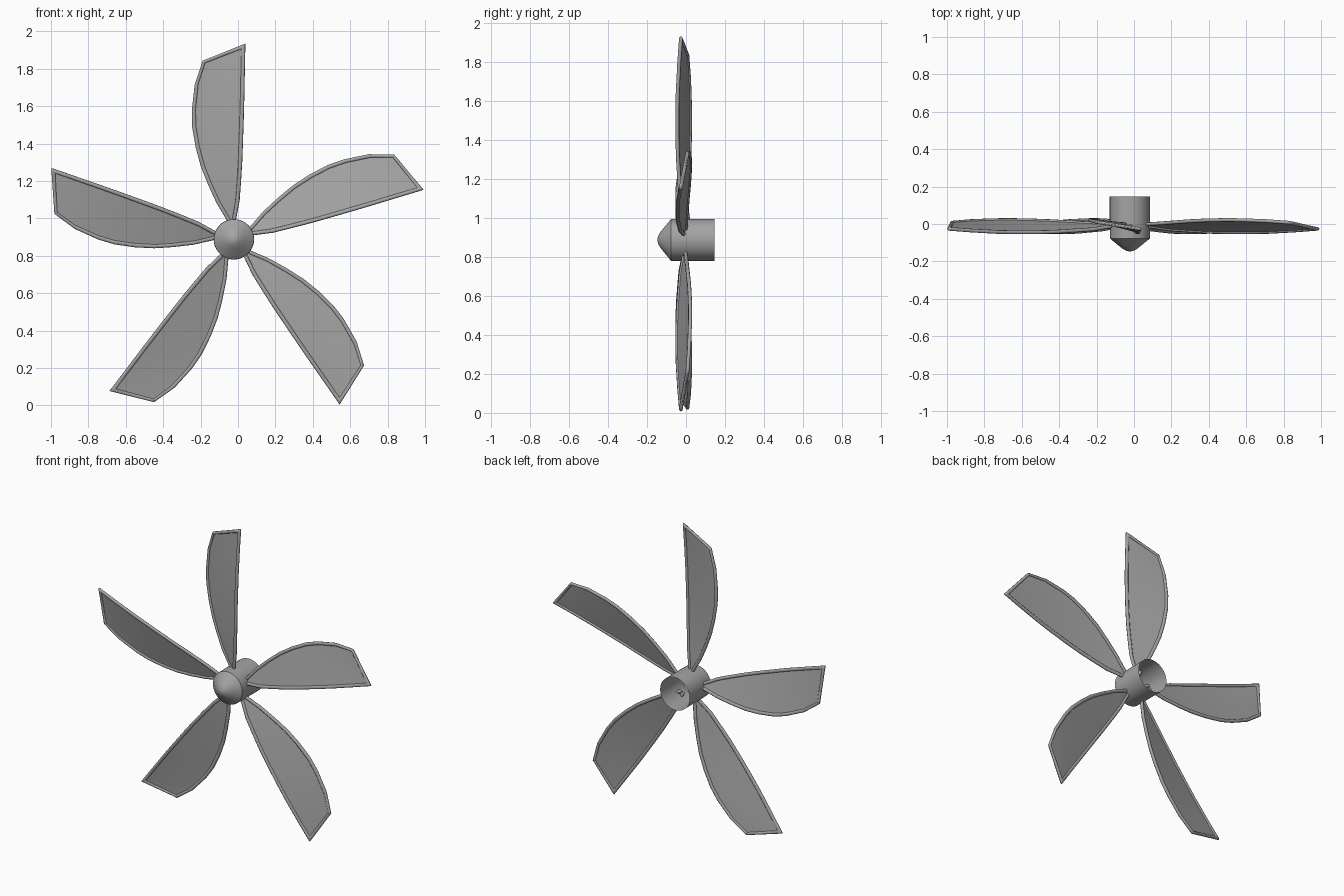
import bpy, bmesh, math
from mathutils import Vector

if "Cube" in bpy.data.objects:
    bpy.data.objects.remove(bpy.data.objects["Cube"])

HUB = Vector((-0.022, 0.0, 0.888))

dark_grey = bpy.data.materials.new("dark_grey")
dark_grey.diffuse_color = (0.37, 0.37, 0.37, 1)
dark_grey.use_nodes = True
dark_grey.node_tree.nodes["Principled BSDF"].inputs["Base Color"].default_value = dark_grey.diffuse_color
rim_grey = bpy.data.materials.new("rim_grey")
rim_grey.diffuse_color = (0.37, 0.37, 0.37, 1)
rim_grey.use_nodes = True
rim_grey.node_tree.nodes["Principled BSDF"].inputs["Base Color"].default_value = rim_grey.diffuse_color

def make_object(name, bm, angle, mat=dark_grey):
    me = bpy.data.meshes.new(name)
    bmesh.ops.recalc_face_normals(bm, faces=bm.faces)
    bm.to_mesh(me)
    bm.free()
    me.materials.append(mat)
    ob = bpy.data.objects.new(name, me)
    bpy.context.collection.objects.link(ob)
    bpy.ops.object.select_all(action='DESELECT')
    ob.select_set(True)
    bpy.context.view_layer.objects.active = ob
    bpy.ops.object.shade_smooth_by_angle(angle=math.radians(angle))
    ob.location = HUB
    return ob

def lathe(name, profile, sides=40):
    # profile of (radius, y) spun about the y axis
    bm = bmesh.new()
    vs = [bm.verts.new((r, y, 0)) for r, y in profile]
    es = [bm.edges.new(p) for p in zip(vs, vs[1:])]
    bmesh.ops.spin(bm, geom=vs + es, cent=(0, 0, 0), axis=(0, 1, 0),
                   angle=2 * math.pi, steps=sides, use_duplicate=False)
    bmesh.ops.remove_doubles(bm, verts=bm.verts, dist=1e-4)
    return make_object(name, bm, 35)

# Hub: rounded nose cone and an open-backed sleeve
lathe("nose_cone", [(0, -0.147), (0.018, -0.144), (0.038, -0.133), (0.062, -0.114),
                    (0.107, -0.077), (0.108, -0.005)])
lathe("hub_sleeve", [(0.108, -0.005), (0.108, 0.147)])

# Blade edges as (x, y, z) from the hub, root to tip: curved and straight side
CURVED = [(-0.026, 0.001, 0.075), (-0.038, 0.002, 0.105), (-0.092, 0.006, 0.195),
          (-0.139, 0.012, 0.297), (-0.176, 0.018, 0.39), (-0.203, 0.022, 0.49),
          (-0.222, 0.024, 0.60), (-0.224, 0.023, 0.69), (-0.209, 0.018, 0.827),
          (-0.166, 0.008, 0.955)]
STRAIGHT = [(0.008, -0.013, 0.075), (0.012, -0.017, 0.115), (0.030, -0.031, 0.21),
            (0.038, -0.038, 0.32), (0.044, -0.044, 0.42), (0.048, -0.047, 0.53),
            (0.052, -0.047, 0.65), (0.055, -0.045, 0.76), (0.058, -0.037, 0.91),
            (0.061, -0.027, 1.046)]
RIM = 0.021

def blade_rows():
    pairs = [(Vector(a), Vector(b)) for a, b in zip(CURVED, STRAIGHT)]
    # extra row just below the tip carries the end rim
    (a0, b0), (a1, b1) = pairs[-2:]
    f = 1 - RIM / (a1 - a0).length
    pairs.insert(-1, (a0.lerp(a1, f), b0.lerp(b1, f)))
    rows = []
    for a, b in pairs:
        k = min(RIM / (b - a).length, 0.42)
        rows.append([a.lerp(b, t) for t in (0, k, 0.5, 1 - k, 1)])
    return rows

def blade_part(name, rim, thickness):
    rows = blade_rows()
    bm = bmesh.new()
    grid = [[bm.verts.new(p) for p in row] for row in rows]
    last = len(rows) - 2
    for i in range(last + 1):
        for j in range(4):
            border = j in (0, 3) or i == last
            if border or not rim:
                bm.faces.new((grid[i][j], grid[i][j + 1], grid[i + 1][j + 1], grid[i + 1][j]))
    bmesh.ops.delete(bm, geom=[v for v in bm.verts if not v.link_faces], context='VERTS')
    ob = make_object(name, bm, 30, rim_grey if rim else dark_grey)
    mod = ob.modifiers.new("thickness", 'SOLIDIFY')
    mod.thickness = thickness
    mod.offset = 0
    if rim:
        # chamfer the long edges of the rim
        bev = ob.modifiers.new("chamfer", 'BEVEL')
        bev.width = 0.005
        bev.segments = 1
        bev.limit_method = 'ANGLE'
        bev.angle_limit = math.radians(60)
    return ob

# Five twisted blades, each a thin panel with a raised rim
for n in range(5):
    for name, rim, thickness in (("blade_panel", False, 0.004), ("blade_rim", True, 0.018)):
        ob = blade_part(f"{name}_{n + 1}", rim, thickness)
        ob.rotation_euler = (0, math.radians(72 * n), 0)
